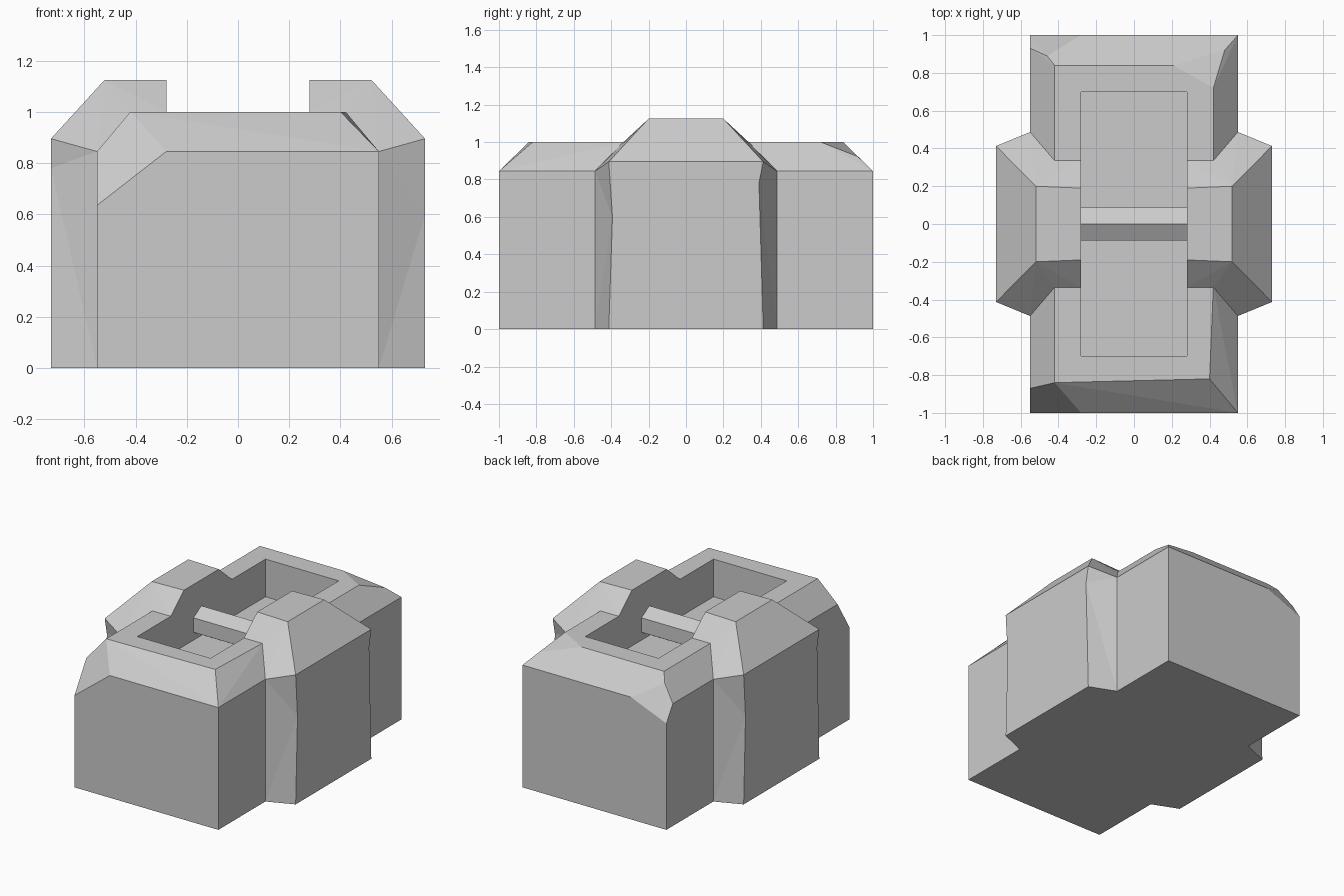
import bpy
import bmesh
import math
from mathutils import Matrix

default_cube = bpy.data.objects.get("Cube")
if default_cube:
    bpy.data.objects.remove(default_cube, do_unlink=True)

GREY = 0.6
stone = bpy.data.materials.new("plain grey")
stone.use_nodes = True
stone.diffuse_color = (GREY, GREY, GREY, 1)
stone.node_tree.nodes["Principled BSDF"].inputs["Base Color"].default_value = (GREY, GREY, GREY, 1)


def finish(name, bm):
    """Turn a bmesh into a flat shaded object."""
    bmesh.ops.recalc_face_normals(bm, faces=bm.faces[:])
    mesh = bpy.data.meshes.new(name)
    bm.to_mesh(mesh)
    bm.free()
    mesh.materials.append(stone)
    obj = bpy.data.objects.new(name, mesh)
    bpy.context.collection.objects.link(obj)
    return obj


def hull(points):
    """Faceted convex solid around a few corner points."""
    bm = bmesh.new()
    for p in points:
        bm.verts.new(p)
    result = bmesh.ops.convex_hull(bm, input=bm.verts[:])
    loose = {g for g in result["geom_interior"] if isinstance(g, bmesh.types.BMVert)}
    bmesh.ops.delete(bm, geom=list(loose), context="VERTS")
    bmesh.ops.dissolve_limit(bm, angle_limit=math.radians(1.5),
                             verts=bm.verts[:], edges=bm.edges[:])
    return bm


# Main body: bevelled block with unevenly chipped corners
W, EAVE, TOP = 0.55, 0.845, 1.0
base = [(x, y, 0) for x in (-W, W) for y in (-1, 1)]
shoulder = [(W, -1, EAVE), (W, 1, EAVE)]
roof = [(x, y, TOP) for x, y in ((-0.42, -0.84), (0.40, -0.82), (0.42, -0.33),
                                 (0.42, 0.72), (0.21, 0.84), (-0.42, 0.84))]
front_chip = [(-W, -1, 0.635), (-0.28, -1, EAVE), (-W, -0.87, EAVE)]
back_chip = [(-W, 1, 0.735), (-0.28, 1, EAVE), (-W, 0.93, EAVE),
             (-0.46, 0.89, 0.95), (0.48, 0.92, 0.922)]
body = finish("main_body", hull(base + shoulder + roof + front_chip + back_chip))

# Rectangular recess in the top
FLOOR = 0.74
bm = bmesh.new()
bmesh.ops.create_cube(bm, size=1, matrix=Matrix.Translation((0, 0, FLOOR + 0.5))
                      @ Matrix.Diagonal((0.56, 1.4, 1, 1)))
cutter = finish("recess_cutter", bm)
cut = body.modifiers.new("recess", "BOOLEAN")
cut.operation = "DIFFERENCE"
cut.solver = "EXACT"
cut.object = cutter
bpy.context.view_layer.update()
depsgraph = bpy.context.evaluated_depsgraph_get()
body_mesh = bpy.data.meshes.new_from_object(body.evaluated_get(depsgraph))
body.modifiers.clear()
body.data = body_mesh
bpy.data.objects.remove(cutter, do_unlink=True)


# Side buttresses: tapered blocks rising above the body
def buttress(name, turn):
    points = []
    for s in (-1, 1):
        points += [(0.28, s * 0.19, 1.125), (0.52, s * 0.2, 1.125),
                   (0.28, s * 0.335, TOP), (0.42, s * 0.335, TOP),
                   (W, s * 0.487, EAVE), (0.73, s * 0.413, 0.895),
                   (0.73, s * 0.413, 0), (W, s * 0.487, 0),
                   (0.28, s * 0.19, 0.95), (0.45, s * 0.3, 0)]
    bm = hull(points)
    # Slightly worn outer edges
    for s, height, y in ((-1, 0.6, -0.393), (1, 0.78, 0.39)):
        for edge in bm.edges[:]:
            a, b = edge.verts
            if all(v.co.x > 0.72 and v.co.y * s > 0.3 for v in (a, b)):
                _, worn = bmesh.utils.edge_split(edge, a, 0.5)
                worn.co = (0.73, y, height)
    bmesh.ops.triangulate(bm, faces=[f for f in bm.faces if len(f.verts) > 4])
    bmesh.ops.rotate(bm, verts=bm.verts[:], matrix=Matrix.Rotation(turn, 3, "Z"))
    return finish(name, bm)


buttress("left_buttress", 0)
buttress("right_buttress", math.pi)

# Six-sided bar across the recess, with a corner pointing up
bm = bmesh.new()
bmesh.ops.create_cone(bm, cap_ends=True, segments=6, radius1=0.1, radius2=0.1, depth=0.58,
                      matrix=Matrix.Translation((0, 0, 0.845))
                      @ Matrix.Rotation(math.pi / 2, 4, "Y"))
top_vert = max(v.co.z for v in bm.verts)
if top_vert < 0.94:
    bmesh.ops.rotate(bm, verts=bm.verts[:], cent=(0, 0, 0.845),
                     matrix=Matrix.Rotation(math.pi / 6, 3, "X"))
finish("cross_bar", bm)
